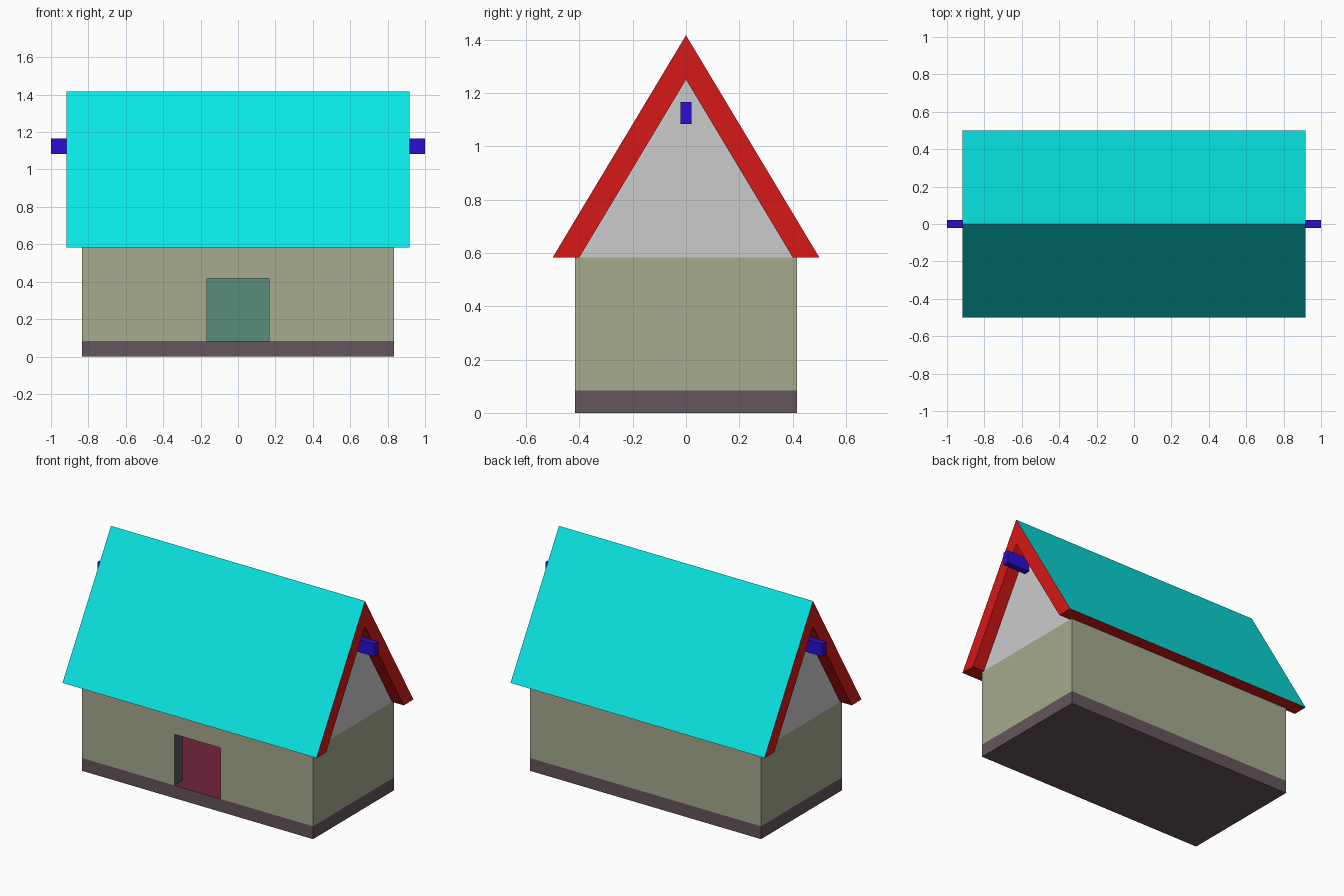
import bpy, bmesh
from mathutils import Vector

if "Cube" in bpy.data.objects:
    bpy.data.objects.remove(bpy.data.objects["Cube"])

# Shared dimensions
U = 1 / 12
HX, HY = 10 * U, 5 * U          # half size of the house body
FLOOR, EAVE = U, 7 * U


def material(name, r, g, b):
    m = bpy.data.materials.new(name)
    m.diffuse_color = [*(((c / 255) ** 2.2) for c in (r, g, b)), 1]
    m.use_nodes = True
    m.node_tree.nodes["Principled BSDF"].inputs["Base Color"].default_value = m.diffuse_color
    return m


stone = material("stone", 101, 86, 92)
plaster = material("plaster", 164, 169, 140)
inside = material("interior", 89, 140, 123)
frame = material("door_frame", 84, 86, 90)
carpet = material("floor", 115, 40, 62)
shingle = material("shingle", 18, 230, 226)
trim = material("trim", 213, 30, 30)
wood = material("beam", 48, 20, 207)


def prism(name, profile, x0, x1, mats=(), pick=None):
    """Extrude a (y, z) profile along x; pick(face) selects the material slot."""
    bm = bmesh.new()
    face = bm.faces.new([bm.verts.new((x0, y, z)) for y, z in profile])
    new = bmesh.ops.extrude_face_region(bm, geom=[face])["geom"]
    bmesh.ops.translate(bm, vec=(x1 - x0, 0, 0),
                        verts=[v for v in new if isinstance(v, bmesh.types.BMVert)])
    bmesh.ops.recalc_face_normals(bm, faces=bm.faces[:])
    if pick:
        for f in bm.faces:
            f.material_index = pick(f)
    me = bpy.data.meshes.new(name)
    bm.to_mesh(me)
    bm.free()
    for m in mats:
        me.materials.append(m)
    ob = bpy.data.objects.new(name, me)
    bpy.context.collection.objects.link(ob)
    return ob


def box(name, x, y, z, mats=(), pick=None):
    return prism(name, [(y[0], z[0]), (y[1], z[0]), (y[1], z[1]), (y[0], z[1])],
                 x[0], x[1], mats, pick)


# Foundation slab with a coloured floor on top
box("foundation", (-HX, HX), (-HY, HY), (0, FLOOR), (stone, carpet),
    lambda f: int(f.normal.z > 0.5))

# Hollow walls with a doorway in the front
walls = box("walls", (-HX, HX), (-HY, HY), (FLOOR, EAVE))
cutters = [
    box("room_cutter", (-HX + U, HX - U), (-HY + U, HY - U), (0, 0.8)),
    box("door_cutter", (-2 * U, 2 * U), (-0.6, -0.2), (0, 5 * U)),
]
for c in cutters:
    c.hide_render = True
    mod = walls.modifiers.new(c.name, "BOOLEAN")
    mod.operation, mod.solver, mod.object = "DIFFERENCE", "EXACT", c
graph = bpy.context.evaluated_depsgraph_get()
walls.data = bpy.data.meshes.new_from_object(walls.evaluated_get(graph))
walls.modifiers.clear()
for c in cutters:
    bpy.data.objects.remove(c)

# Colour the outside, the room side and the door jambs
walls.data.materials.clear()
for m in (plaster, inside, frame):
    walls.data.materials.append(m)
for p in walls.data.polygons:
    n = p.normal
    v = Vector(walls.data.vertices[p.vertices[0]].co)
    if abs(n.z) > 0.5:
        p.material_index = 2 if 0.3 < p.center.z < 0.5 else 0
    elif abs(n.x) > 0.5:
        p.material_index = 0 if abs(v.x) > HX - 0.02 else (1 if abs(v.x) > 0.5 else 2)
    else:
        p.material_index = 0 if abs(v.y) > HY - 0.02 else 1

# Triangular gable ends
for name, x0, x1 in (("gable_left", -HX, -HX + U), ("gable_right", HX - U, HX)):
    prism(name, [(-0.4, EAVE), (0.4, EAVE), (0, 1.25)], x0, x1)

# Steep roof: coloured slopes outside, trim on ends and underside
prism("roof",
      [(-0.5, EAVE), (-0.4, EAVE), (0, 1.25), (0.4, EAVE), (0.5, EAVE), (0, 17 * U)],
      -11 * U, 11 * U, (trim, shingle), lambda f: int(f.normal.z > 0.1))

# Ridge beam poking out of both gables
box("ridge_beam", (-1, 1), (-U / 4, U / 4), (13 * U, 14 * U), (wood,), lambda f: 0)
